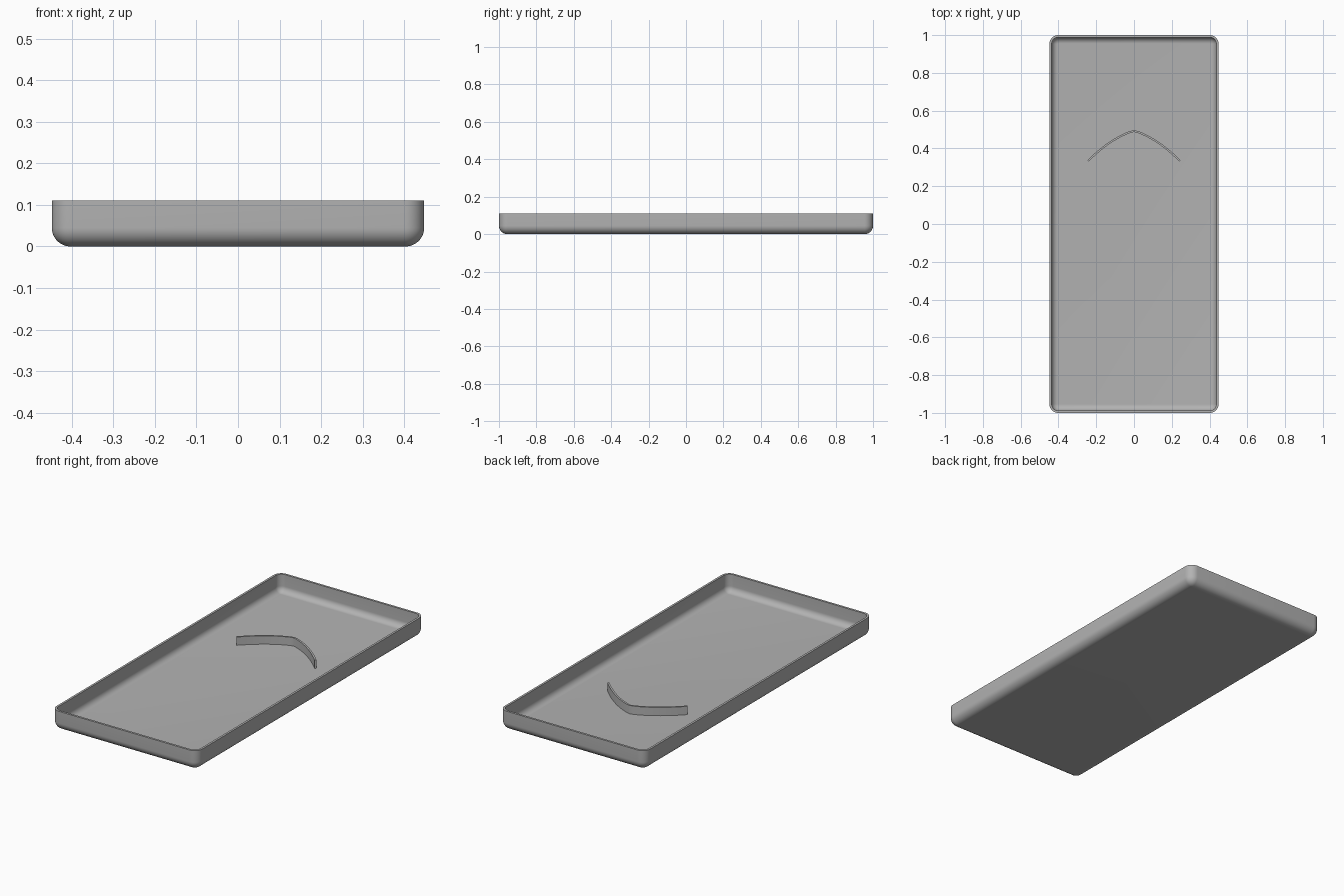
import bpy, bmesh, math

if "Cube" in bpy.data.objects:
    bpy.data.objects.remove(bpy.data.objects["Cube"])

HX, HY, H = 0.448, 1.0, 0.11      # half width, half length, height
R, T = 0.047, 0.012               # outer corner radius, wall thickness
SEG = 10

grey = bpy.data.materials.new("grey plastic")
grey.diffuse_color = (0.45, 0.45, 0.45, 1)
grey.use_nodes = True
grey.node_tree.nodes["Principled BSDF"].inputs["Base Color"].default_value = grey.diffuse_color


def finish(bm, name):
    bmesh.ops.recalc_face_normals(bm, faces=bm.faces)
    me = bpy.data.meshes.new(name)
    bm.to_mesh(me)
    bm.free()
    ob = bpy.data.objects.new(name, me)
    bpy.context.collection.objects.link(ob)
    me.materials.append(grey)
    bpy.ops.object.select_all(action='DESELECT')
    ob.select_set(True)
    bpy.context.view_layer.objects.active = ob
    bpy.ops.object.shade_smooth_by_angle(angle=math.radians(35))
    return ob


def ring(bm, inset, z):
    """Rounded rectangle loop, inset from the outer footprint."""
    r = R - inset
    verts = []
    for k, (sx, sy) in enumerate([(1, 1), (-1, 1), (-1, -1), (1, -1)]):
        for i in range(SEG + 1):
            a = math.pi / 2 * (k + i / SEG)
            verts.append(bm.verts.new((sx * (HX - R) + r * math.cos(a),
                                       sy * (HY - R) + r * math.sin(a), z)))
    return verts


# tray: outer shell up to the rim, then back down the inside
angles = [math.pi / 2 * i / SEG for i in range(SEG + 1)]
ro, ri = 0.045, 0.033
profile = [(ro - ro * math.sin(a), ro - ro * math.cos(a)) for a in angles]
profile += [(0, H), (T, H)]
profile += [(T + ri - ri * math.sin(a), T + ri - ri * math.cos(a)) for a in reversed(angles)]

bm = bmesh.new()
rings = [ring(bm, d, z) for d, z in profile]
for lo, hi in zip(rings, rings[1:]):
    n = len(lo)
    for i in range(n):
        j = (i + 1) % n
        bm.faces.new((lo[i], lo[j], hi[j], hi[i]))
bm.faces.new(rings[0])
bm.faces.new(rings[-1])
finish(bm, "tray")

# bowed chevron rib standing on the tray floor
N, HALF = 12, 0.005
path = []
for i in range(-N, N + 1):
    t = abs(i) / N
    x = 0.243 * i / N
    y = 0.494 - 0.16 * t + 0.085 * t * (1 - t)
    if i == 0:
        y -= 0.002                 # softened tip
    path.append((x, y))

bm = bmesh.new()
sections = []
for i, (x, y) in enumerate(path):
    a, b = path[max(i - 1, 0)], path[min(i + 1, len(path) - 1)]
    dx, dy = b[0] - a[0], b[1] - a[1]
    l = math.hypot(dx, dy)
    nx, ny = -dy / l * HALF, dx / l * HALF
    sections.append([bm.verts.new((x + s * nx, y + s * ny, z))
                     for s, z in ((-1, 0.01), (1, 0.01), (1, 0.058), (-1, 0.058))])
for p, q in zip(sections, sections[1:]):
    for i in range(4):
        j = (i + 1) % 4
        bm.faces.new((p[i], p[j], q[j], q[i]))
bm.faces.new(sections[0])
bm.faces.new(sections[-1])
finish(bm, "curved_rib")
